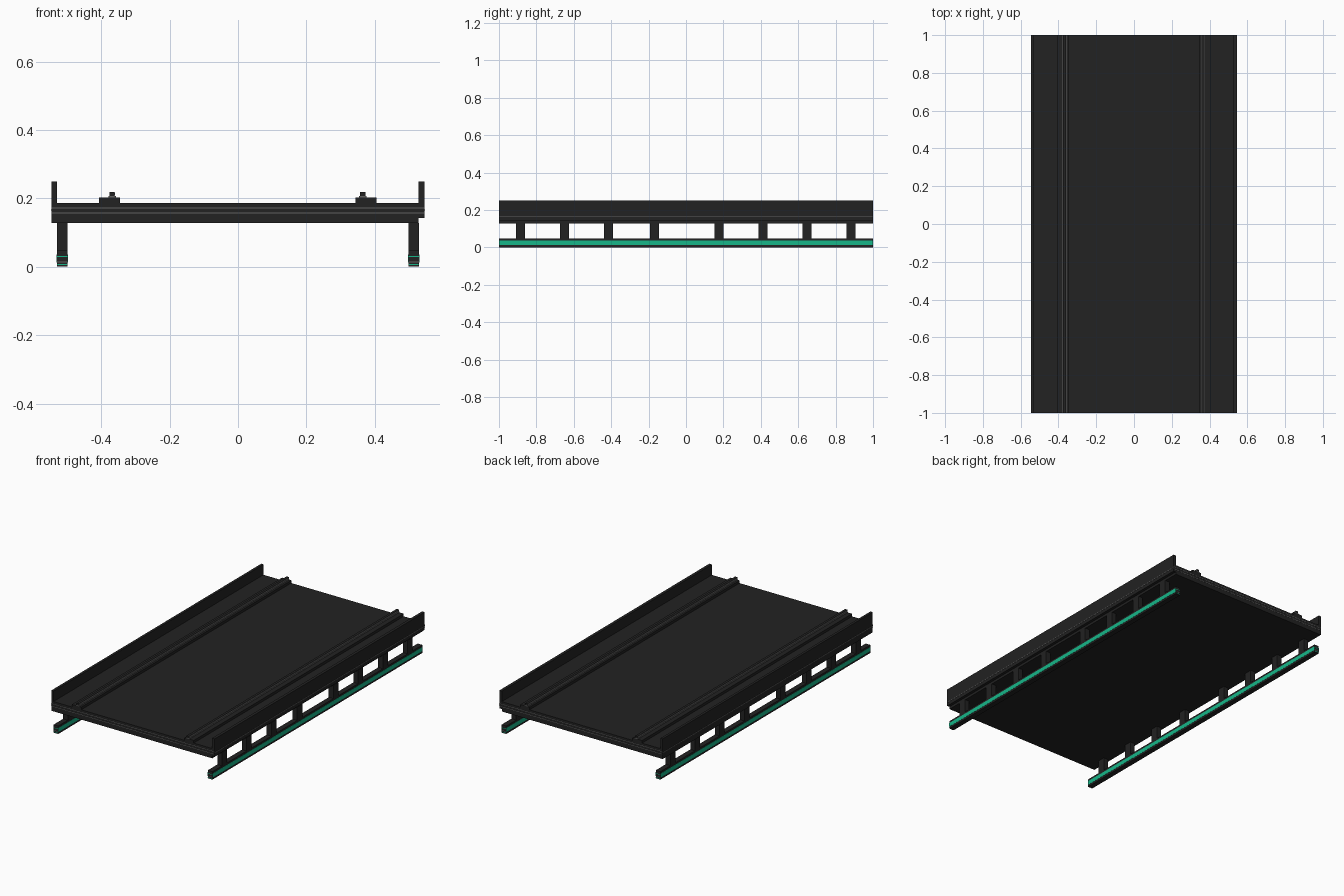
import bpy

cube = bpy.data.objects.get("Cube")
if cube:
    bpy.data.objects.remove(cube, do_unlink=True)


def material(name, rgb, rough=0.8):
    m = bpy.data.materials.new(name)
    m.use_nodes = True
    m.diffuse_color = (*rgb, 1)
    bsdf = m.node_tree.nodes["Principled BSDF"]
    bsdf.inputs["Base Color"].default_value = (*rgb, 1)
    bsdf.inputs["Roughness"].default_value = rough
    return m


DARK = material("dark metal", (0.016, 0.016, 0.016))
GREY = material("grey trim", (0.13, 0.13, 0.13))
GREEN = material("green light", (0.008, 0.47, 0.25))


def box(name, x, y, z, mat):
    """Box from (min, max) ranges on each axis."""
    verts = [(a, b, c) for a in x for b in y for c in z]
    faces = [(0, 1, 3, 2), (4, 6, 7, 5), (0, 4, 5, 1),
             (2, 3, 7, 6), (0, 2, 6, 4), (1, 5, 7, 3)]
    mesh = bpy.data.meshes.new(name)
    mesh.from_pydata(verts, [], faces)
    mesh.materials.append(mat)
    ob = bpy.data.objects.new(name, mesh)
    bpy.context.collection.objects.link(ob)
    return ob


LONG = (-1, 1)
POSTS = (-0.885, -0.65, -0.415, -0.168, 0.176, 0.412, 0.647, 0.882)

# Deck slab and side walls
box("deck", (-0.545, 0.528), LONG, (0.128, 0.187), DARK)
box("left_wall", (0.528, 0.545), LONG, (0.143, 0.25), DARK)
box("right_wall", (-0.545, -0.53), LONG, (0.187, 0.25), DARK)

# Thin trim lines along the sides and across both ends
for side, name in ((1, "left"), (-1, "right")):
    box(name + "_side_trim", sorted((side * 0.545, side * 0.5465)), LONG,
        (0.164, 0.168), GREY)
for end, name in ((-1, "front"), (1, "back")):
    for i, z in enumerate((0.157, 0.172)):
        box(f"{name}_trim_{i + 1}", (-0.545, 0.545),
            sorted((end, end * 1.001)), (z - 0.0015, z + 0.0015), GREY)

for side, name in ((1, "left"), (-1, "right")):
    # Track: plinth, grey foot and dark rail head
    cx = 0.365 if side > 0 else -0.368
    ox = cx + 0.009 if side > 0 else cx - 0.008
    box(name + "_rail_plinth", (ox - 0.031, ox + 0.031), LONG, (0.187, 0.203), DARK)
    box(name + "_rail_foot", (cx - 0.011, cx + 0.011), LONG, (0.203, 0.207), GREY)
    box(name + "_rail_head", (cx - 0.0075, cx + 0.0075), LONG, (0.207, 0.219), DARK)
    for s in (-1, 1):
        box(f"{name}_rail_line_{'inner' if s != side else 'outer'}",
            sorted((cx + s * 0.0075, cx + s * 0.0085)), LONG, (0.209, 0.217), GREY)

    # Lower beam with a lit band on both long faces
    cx = side * 0.514
    box(name + "_lower_beam", (cx - 0.0155, cx + 0.0155), LONG, (0, 0.048), DARK)
    for s in (-1, 1):
        box(f"{name}_light_{'inner' if s != side else 'outer'}",
            sorted((cx + s * 0.0155, cx + s * 0.0165)), LONG, (0.012, 0.036), GREEN)
    for end, label in ((-1, "front"), (1, "back")):
        for i, (z, mat) in enumerate(((0.006, GREEN), (0.0145, GREY), (0.03, GREEN))):
            box(f"{name}_{label}_beam_line_{i + 1}", (cx - 0.0155, cx + 0.0155),
                sorted((end, end * 1.001)), (z - 0.0015, z + 0.0015), mat)

    # Posts between the beam and the deck
    for i, y in enumerate(POSTS):
        box(f"{name}_post_{i + 1}", (cx - 0.0155, cx + 0.0155),
            (y - 0.024, y + 0.024), (0.048, 0.128), DARK)
